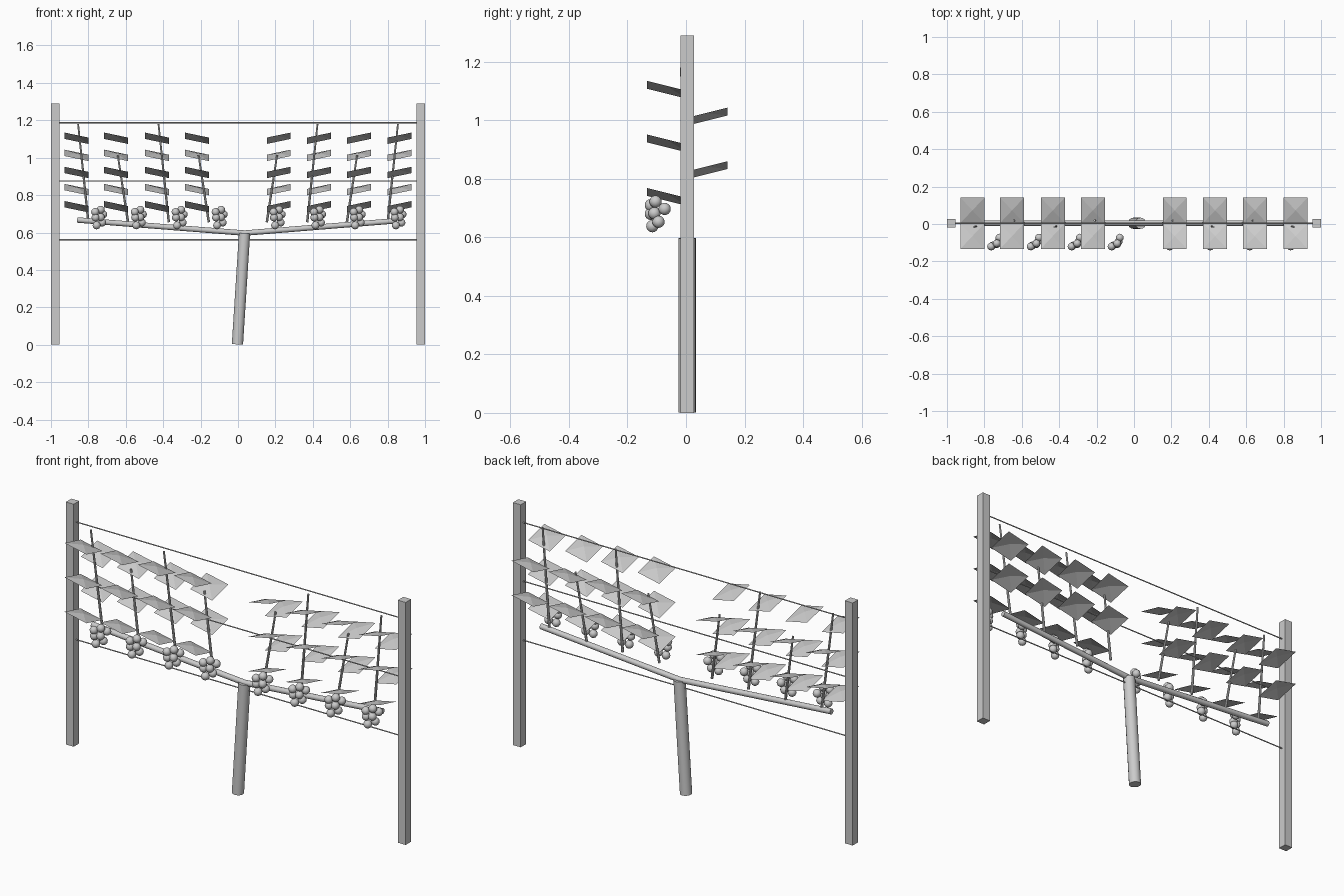
import bpy, bmesh, math
from mathutils import Vector, Matrix

if "Cube" in bpy.data.objects:
    bpy.data.objects.remove(bpy.data.objects["Cube"])

Y0 = 0.004  # row plane of the trellis

grey = bpy.data.materials.new("plain_grey")
grey.diffuse_color = (0.6, 0.6, 0.6, 1)
grey.use_nodes = True
grey.node_tree.nodes["Principled BSDF"].inputs["Base Color"].default_value = grey.diffuse_color


def finish(name, bm, smooth=False):
    mesh = bpy.data.meshes.new(name)
    bm.to_mesh(mesh)
    bm.free()
    mesh.materials.append(grey)
    ob = bpy.data.objects.new(name, mesh)
    bpy.context.collection.objects.link(ob)
    if smooth:
        bpy.ops.object.select_all(action='DESELECT')
        ob.select_set(True)
        bpy.context.view_layer.objects.active = ob
        bpy.ops.object.shade_smooth_by_angle(angle=math.radians(40))
    return ob


def rod(name, a, b, r1, r2=None, sides=12):
    """Capped cylinder between two points."""
    a, b = Vector(a), Vector(b)
    d = b - a
    m = Matrix.Translation((a + b) / 2) @ d.to_track_quat('Z', 'Y').to_matrix().to_4x4()
    bm = bmesh.new()
    bmesh.ops.create_cone(bm, cap_ends=True, segments=sides, radius1=r1,
                          radius2=r1 if r2 is None else r2, depth=d.length, matrix=m)
    return finish(name, bm, True)


def leaf(name, x, z, side, facing):
    """Square leaf folded to a raised centre, tilted up outwards."""
    hx, hy = 0.064, 0.068
    tilt_x, tilt_y = 0.21 * side, 0.25 * facing
    c = Vector((x, Y0 + facing * 0.069, z))
    bm = bmesh.new()
    rim = [bm.verts.new(c + Vector((sx * hx, sy * hy, sx * hx * tilt_x + sy * hy * tilt_y)))
           for sx, sy in ((-1, -1), (1, -1), (1, 1), (-1, 1))]
    mid = bm.verts.new(c + Vector((0, 0, 0.012)))
    for i in range(4):
        bm.faces.new((rim[i], rim[(i + 1) % 4], mid))
    return finish(name, bm)


def grape_cluster(name, x):
    berries = ((0.010, -0.104, 0.722), (-0.020, -0.120, 0.710), (0.024, -0.073, 0.697),
               (-0.018, -0.120, 0.680), (0.010, -0.108, 0.682),
               (0.018, -0.094, 0.653), (-0.012, -0.115, 0.638))
    bm = bmesh.new()
    for dx, y, z in berries:
        bmesh.ops.create_uvsphere(bm, u_segments=12, v_segments=8, radius=0.021,
                                  matrix=Matrix.Translation((x + dx, y, z)))
    return finish(name, bm, True)


# End posts
for label, s in (("left", -1), ("right", 1)):
    bm = bmesh.new()
    bmesh.ops.create_cube(bm, size=1, matrix=Matrix.Translation((s * 0.977, Y0, 0.645))
                          @ Matrix.Diagonal((0.046, 0.046, 1.29, 1)))
    finish(label + "_post", bm)

# Trellis wires
for i, z in enumerate((0.561, 0.875, 1.187)):
    rod(f"wire_{i + 1}", (-0.977, Y0, z), (0.977, Y0, z), 0.003, sides=8)

# Trunk and its two arms
fork = (0.035, Y0, 0.597)
rod("trunk", (-0.003, Y0, 0.002), fork, 0.03, sides=16)
rod("left_arm", fork, (-0.86, Y0, 0.667), 0.0145)
rod("right_arm", fork, (0.85, Y0, 0.663), 0.0145)

# Canes, each with five leaves and a grape cluster
bases = (-0.80, -0.588, -0.37, -0.156, 0.154, 0.37, 0.582, 0.80)
for i, bx in enumerate(bases):
    n = i + 1
    s = -1 if bx < 0 else 1
    tall = i in (0, 2, 5, 7)
    top = (bx + s * 0.055, Y0 - 0.02 if tall else Y0 + 0.015, 1.18 if tall else 1.015)
    rod(f"cane_{n}", (bx, Y0, 0.655), top, 0.007, 0.005, 8)
    for k in range(5):
        facing = -1 if k % 2 == 0 else 1
        leaf(f"leaf_{n}_{k + 1}", bx + s * 0.064, 0.738 + k * 0.0915, s, facing)
    grape_cluster(f"grapes_{n}", bx + 0.056)
